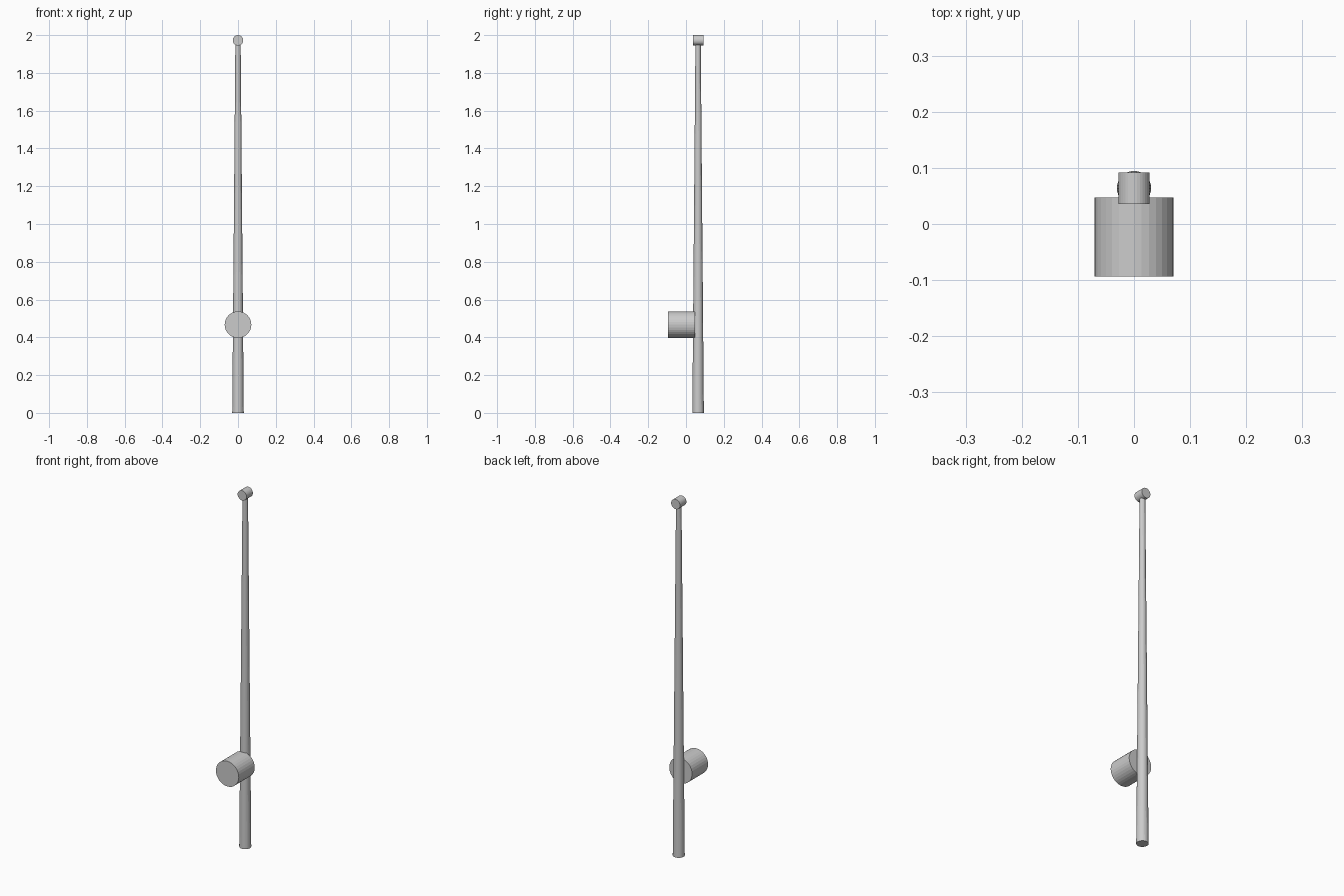
import bpy
import math

if "Cube" in bpy.data.objects:
    bpy.data.objects.remove(bpy.data.objects["Cube"])

POLE_Y = 0.064


def cylinder(name, radius, y0, y1, z):
    # Drum lying along the y axis
    bpy.ops.mesh.primitive_cylinder_add(
        vertices=32, radius=radius, depth=y1 - y0,
        location=(0, (y0 + y1) / 2, z), rotation=(math.pi / 2, 0, 0))
    bpy.context.object.name = name


# Tapered upright pole
bpy.ops.mesh.primitive_cone_add(
    vertices=32, radius1=0.0305, radius2=0.014, depth=1.96,
    location=(0, POLE_Y, 0.98))
bpy.context.object.name = "pole"

# Large drum near the bottom, in front of the pole
cylinder("reel", 0.0705, -0.094, 0.047, 0.467)

# Small drum at the tip
cylinder("tip", 0.0275, POLE_Y - 0.028, POLE_Y + 0.028, 1.9725)
